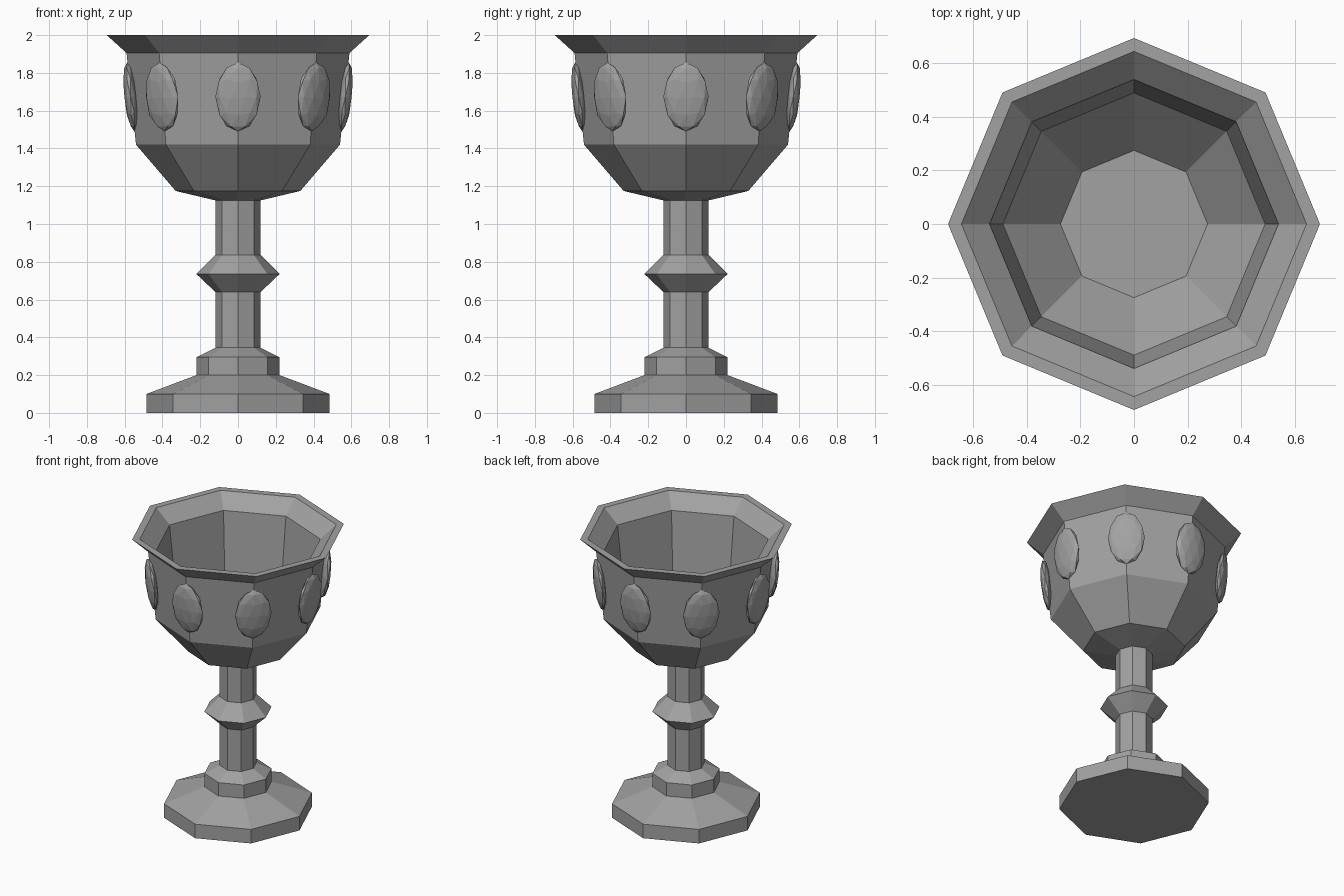
import bpy
import bmesh
import math
from mathutils import Matrix

SIDES = 8
cube = bpy.data.objects.get("Cube")
if cube:
    bpy.data.objects.remove(cube, do_unlink=True)

# One plain metal colour
metal = bpy.data.materials.new("grey_metal")
metal.use_nodes = True
grey = (0.36, 0.36, 0.36, 1)
metal.diffuse_color = grey
metal.node_tree.nodes["Principled BSDF"].inputs["Base Color"].default_value = grey


def finish(name, bm):
    mesh = bpy.data.meshes.new(name)
    bm.to_mesh(mesh)
    bm.free()
    mesh.materials.append(metal)
    obj = bpy.data.objects.new(name, mesh)
    bpy.context.collection.objects.link(obj)
    return obj


def lathe(name, profile, cap_start=False, cap_end=False):
    """Eight-sided turned part with corners on the axes."""
    bm = bmesh.new()
    rings = []
    for radius, z in profile:
        angles = [math.tau * i / SIDES for i in range(SIDES)]
        rings.append([bm.verts.new((radius * math.cos(a), radius * math.sin(a), z))
                      for a in angles])
    for low, high in zip(rings, rings[1:]):
        for i in range(SIDES):
            j = (i + 1) % SIDES
            bm.faces.new((low[i], low[j], high[j], high[i]))
    if cap_start:
        bm.faces.new(rings[0][::-1])
    if cap_end:
        bm.faces.new(rings[-1])
    return finish(name, bm)


# Stepped foot
lathe("foot", [(0.485, 0), (0.485, 0.1), (0.22, 0.2), (0.22, 0.295), (0.12, 0.345)],
      cap_start=True)

# Stem with a knot in the middle
lathe("stem", [(0.12, 0.345), (0.12, 0.64), (0.22, 0.735), (0.12, 0.835), (0.12, 1.125)])

# Hollow bowl: outside, flared lip, then inside down to the floor
outside = [(0.12, 1.125), (0.33, 1.175), (0.54, 1.42), (0.59, 1.905), (0.695, 2)]
inside = [(0.645, 2), (0.54, 1.905), (0.49, 1.44), (0.275, 1.21)]
lathe("bowl", outside + inside, cap_end=True)

# Oval gems, one on each corner of the bowl, leaning with the wall
lean = math.atan2(0.05, 0.485)
for i in range(SIDES):
    bm = bmesh.new()
    bmesh.ops.create_icosphere(bm, subdivisions=2, radius=1)
    place = (Matrix.Rotation(math.tau * i / SIDES, 4, "Z")
             @ Matrix.Translation((0.568, 0, 1.673))
             @ Matrix.Rotation(lean, 4, "Y")
             @ Matrix.Diagonal((0.035, 0.12, 0.183, 1)))
    bm.transform(place)
    finish(f"gem_{i + 1}", bm)
